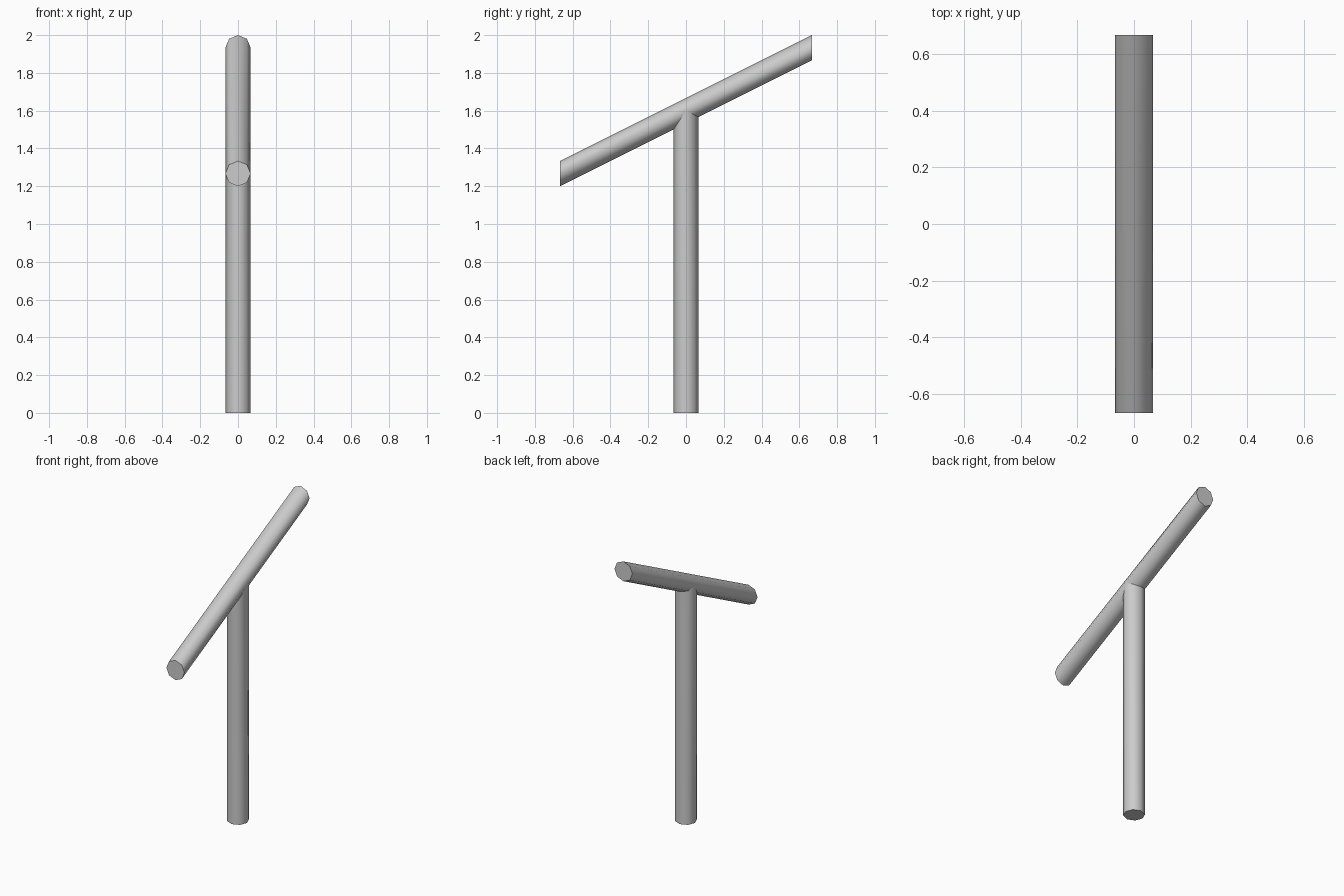
import bpy
import bmesh
from math import radians
from mathutils import Matrix

cube = bpy.data.objects.get("Cube")
if cube:
    bpy.data.objects.remove(cube, do_unlink=True)

RADIUS = 0.0667
SLOPE = 0.5      # rise of the beam along y
JOINT = 1.6      # height where post and beam axes cross
REACH = 0.6667   # half length of the beam along y

grey = bpy.data.materials.new("plain grey")
grey.use_nodes = True
colour = (0.6, 0.6, 0.6, 1)
grey.diffuse_color = colour
grey.node_tree.nodes["Principled BSDF"].inputs["Base Color"].default_value = colour


def octagon_bar(name, length, matrix, shear):
    """Eight-sided bar along z, placed by matrix, then sheared by a rule."""
    bm = bmesh.new()
    bmesh.ops.create_cone(bm, cap_ends=True, segments=8, radius1=RADIUS,
                          radius2=RADIUS, depth=length, matrix=matrix)
    for v in bm.verts:
        v.co.z += shear(v.co)
    bmesh.ops.recalc_face_normals(bm, faces=bm.faces)
    mesh = bpy.data.meshes.new(name)
    bm.to_mesh(mesh)
    bm.free()
    mesh.materials.append(grey)
    obj = bpy.data.objects.new(name, mesh)
    bpy.context.collection.objects.link(obj)
    bpy.ops.object.select_all(action="DESELECT")
    obj.select_set(True)
    bpy.context.view_layer.objects.active = obj
    bpy.ops.object.shade_smooth_by_angle(angle=radians(55))
    return obj


# Upright post, its top sloped to end inside the beam
octagon_bar("post", JOINT, Matrix.Translation((0, 0, JOINT / 2)),
            lambda co: SLOPE * co.y if co.z > JOINT / 2 else 0)

# Slanted beam with upright end faces
octagon_bar("slanted_beam", 2 * REACH,
            Matrix.Translation((0, 0, JOINT)) @ Matrix.Rotation(radians(90), 4, "X"),
            lambda co: SLOPE * co.y)
